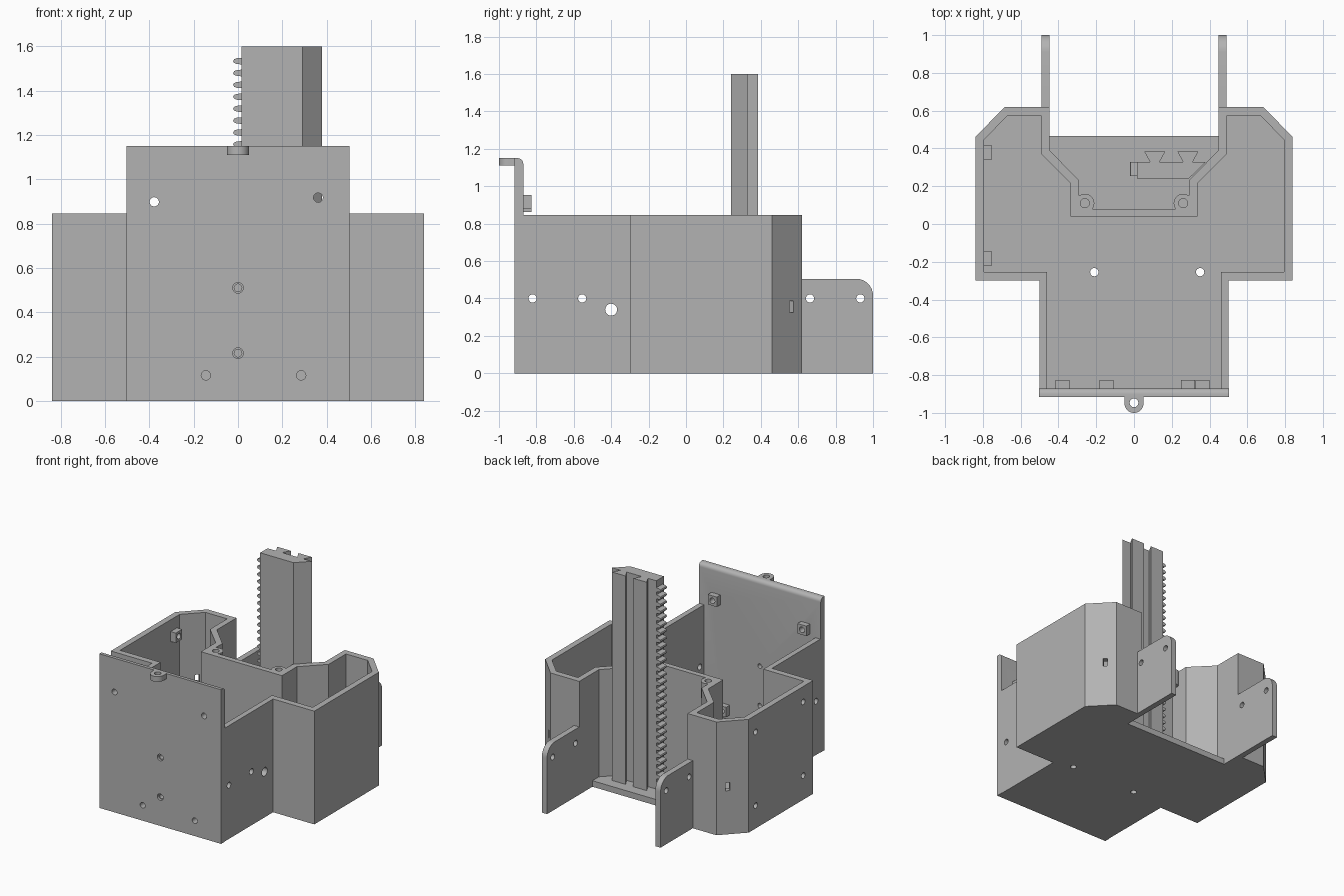
import bpy, bmesh, math
from mathutils import Vector

if "Cube" in bpy.data.objects:
    bpy.data.objects.remove(bpy.data.objects["Cube"])

grey = bpy.data.materials.new("plain_grey")
grey.diffuse_color = (0.45, 0.45, 0.45, 1)
grey.use_nodes = True
grey.node_tree.nodes["Principled BSDF"].inputs["Base Color"].default_value = grey.diffuse_color

H, FLOOR = 0.845, 0.045          # tray height, floor thickness


def prism(name, pts, axis, a, b):
    """Extrude a 2D outline along an axis from a to b."""
    place = {'x': lambda u, v, w: (w, u, v),
             'y': lambda u, v, w: (u, w, v),
             'z': lambda u, v, w: (u, v, w)}[axis]
    bm = bmesh.new()
    low = [bm.verts.new(place(u, v, a)) for u, v in pts]
    top = [bm.verts.new(place(u, v, b)) for u, v in pts]
    bm.faces.new(low)
    bm.faces.new(top[::-1])
    n = len(pts)
    for i in range(n):
        j = (i + 1) % n
        bm.faces.new((low[i], top[i], top[j], low[j]))
    bmesh.ops.recalc_face_normals(bm, faces=bm.faces)
    me = bpy.data.meshes.new(name)
    bm.to_mesh(me)
    bm.free()
    me.materials.append(grey)
    ob = bpy.data.objects.new(name, me)
    bpy.context.collection.objects.link(ob)
    return ob


def arc(cx, cy, r, a0, a1, n):
    return [(cx + r * math.cos(math.radians(a0 + (a1 - a0) * i / n)),
             cy + r * math.sin(math.radians(a0 + (a1 - a0) * i / n))) for i in range(n + 1)]


def rod(name, u, v, r, axis, a, b):
    return prism(name, arc(u, v, r, 0, 360, 24)[:-1], axis, a, b)


def rect(u0, u1, v0, v1):
    return [(u0, v0), (u1, v0), (u1, v1), (u0, v1)]


def combine(ob, other, op='DIFFERENCE'):
    """Apply a boolean and discard the helper."""
    m = ob.modifiers.new("bool", 'BOOLEAN')
    m.operation, m.solver, m.object = op, 'EXACT', other
    bpy.context.view_layer.objects.active = ob
    bpy.ops.object.modifier_apply(modifier=m.name)
    bpy.data.objects.remove(other)


def drill(ob, u, v, r, axis, a, b):
    combine(ob, rod("cutter", u, v, r, axis, a, b))


def both(half):
    """Complete a symmetric outline from its right half."""
    return half + [(-x, y) for x, y in reversed(half)]


# Tray: outer outline with a rear recess, hollowed from above
tray = prism("tray", both([(0.5, -0.87), (0.5, -0.30), (0.84, -0.30), (0.84, 0.46),
                           (0.685, 0.62), (0.447, 0.62), (0.447, 0.39), (0.29, 0.23),
                           (0.29, 0.08)]), 'z', 0, H)
combine(tray, prism("cavity", both([(0.46, -0.95), (0.46, -0.255), (0.795, -0.255),
                                    (0.795, 0.445), (0.67, 0.573), (0.49, 0.573),
                                    (0.49, 0.37), (0.335, 0.215), (0.335, 0.04)]),
                    'z', FLOOR, H + 0.2))
# Screw bosses in the recess corners
for s in (-1, 1):
    combine(tray, rod("boss", s * 0.26, 0.11, 0.05, 'z', H - 0.12, H), 'UNION')
    drill(tray, s * 0.26, 0.11, 0.024, 'z', H - 0.2, H + 0.1)
# Floor holes
for x in (-0.21, 0.35):
    drill(tray, x, -0.255, 0.022, 'z', -0.1, 0.1)
# Holes across both front side walls
for y, z, r in ((-0.82, 0.4, 0.022), (-0.555, 0.4, 0.022), (-0.4, 0.34, 0.032)):
    drill(tray, y, z, r, 'x', -0.6, 0.6)
# Slots in the rear chamfers
for s in (-1, 1):
    c, d, n = Vector((s * 0.74, 0.565)), Vector((s * 0.011, -0.011)), Vector((s * 0.07, 0.07))
    combine(tray, prism("slot", [c + d + n, c - d + n, c - d - n, c + d - n],
                        'z', 0.325, 0.385))

# Nut blocks inside the left wall
for i, (y, z) in enumerate(((0.378, 0.72), (0.378, 0.17), (-0.183, 0.73), (-0.183, 0.18))):
    block = prism(f"side_nut_block_{i}", rect(y - 0.037, y + 0.037, z - 0.037, z + 0.037),
                  'x', -0.795, -0.752)
    for ob in (tray, block):
        drill(ob, y, z, 0.021, 'x', -0.9, -0.7)

# Floor tongue inside the recess
prism("floor_tongue", [(-0.29, 0.08), (0.29, 0.08), (0.29, 0.23), (0.447, 0.39),
                       (0.447, 0.465), (-0.447, 0.465), (-0.447, 0.39), (-0.29, 0.23)],
      'z', 0, FLOOR)

# Tall front plate with rounded rear top edge
plate = prism("front_plate", [(-0.917, 0), (-0.87, 0)] + arc(-0.9, 1.12, 0.03, 0, 90, 6)
              + [(-0.917, 1.15)], 'x', -0.503, 0.503)
for i, (x, z) in enumerate(((-0.378, 0.898), (0.362, 0.917), (-0.145, 0.115), (0.285, 0.115))):
    block = prism(f"front_nut_block_{i}", rect(x - 0.037, x + 0.037, z - 0.037, z + 0.037),
                  'y', -0.87, -0.827)
    for ob in (plate, block):
        drill(ob, x, z, 0.021, 'y', -1, -0.8)
for z in (0.51, 0.215):
    drill(plate, 0, z, 0.017, 'y', -1, -0.8)
    drill(plate, 0, z, 0.024, 'y', -1, -0.9)

# Hanging eyelet on the plate
eye = prism("eyelet", [(0.05, -0.917), (-0.05, -0.917)] + arc(0, -0.95, 0.05, 180, 360, 16),
            'z', 1.11, 1.15)
drill(eye, 0, -0.947, 0.023, 'z', 1, 1.3)

# Rear mounting ears
for s in (-1, 1):
    ear = prism("rear_ear_" + ("left" if s < 0 else "right"),
                [(0.62, 0), (1.0, 0)] + arc(0.91, 0.415, 0.09, 0, 90, 8) + [(0.62, 0.505)],
                'x', s * 0.447, s * 0.49)
    for y in (0.663, 0.932):
        drill(ear, y, 0.4, 0.022, 'x', s * 0.3, s * 0.7)

# Upright rail with two dovetail ribs
rail = [(0.015, 0.24), (0.29, 0.24), (0.38, 0.328)]
for c in (0.285, 0.11):
    rail += [(c + 0.025, 0.328), (c + 0.056, 0.385), (c - 0.056, 0.385), (c - 0.025, 0.328)]
rail.append((0.015, 0.328))
prism("dovetail_rail", rail, 'z', FLOOR, 1.6)

# Rack teeth along the rail edge
for i in range(28):
    z = 1.533 - i * 0.0537
    prism(f"rack_tooth_{i}", [(0.015, z - 0.015), (0.015, z + 0.015), (-0.006, z + 0.013),
                              (-0.018, z + 0.008), (-0.022, z), (-0.018, z - 0.008),
                              (-0.006, z - 0.013)], 'y', 0.255, 0.328)

# Smooth the round parts, keep edges sharp
for ob in bpy.context.scene.objects:
    ob.select_set(True)
bpy.context.view_layer.objects.active = tray
bpy.ops.object.shade_smooth_by_angle(angle=math.radians(30))
